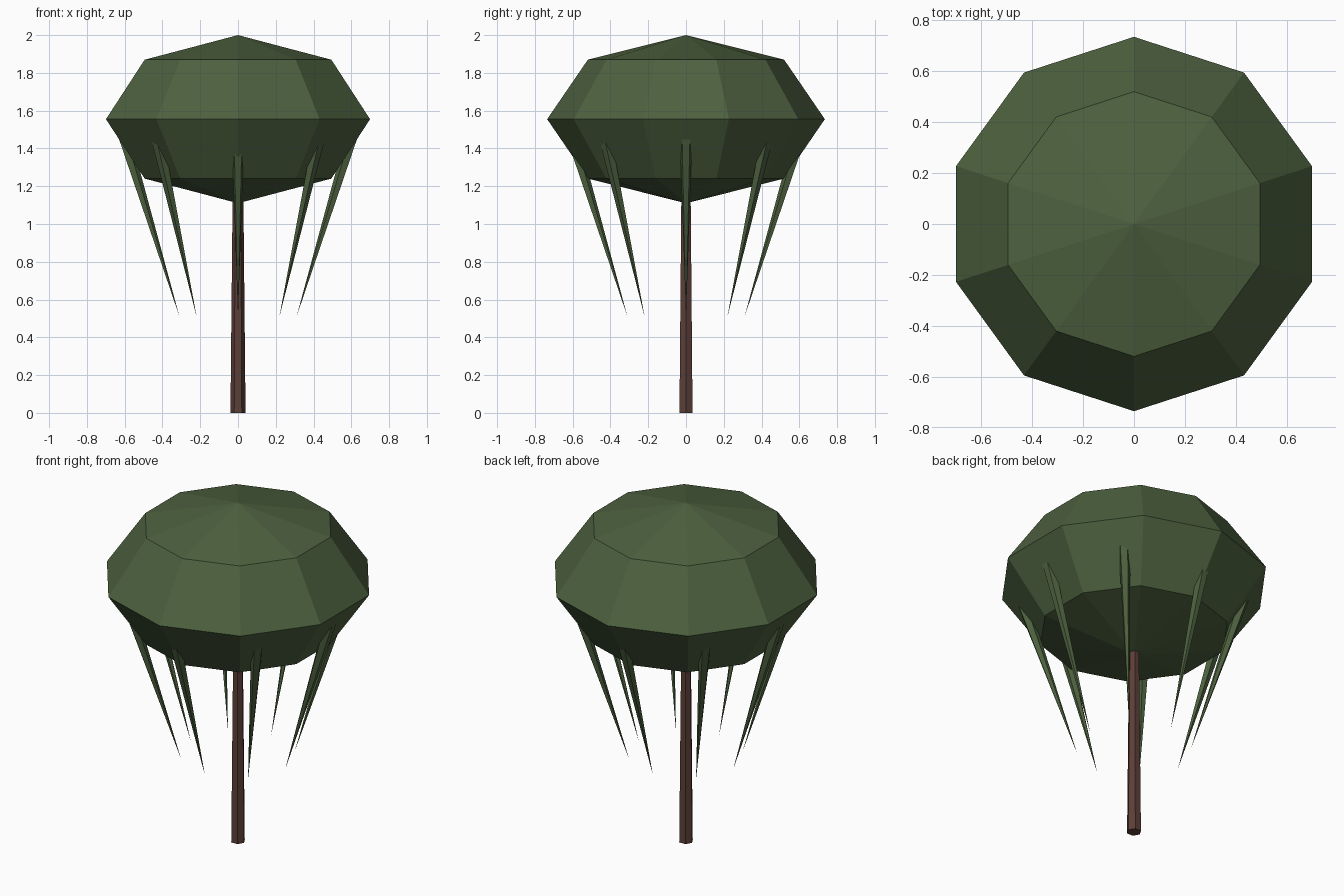
import bpy
from math import pi, cos, sin
from mathutils import Matrix

if "Cube" in bpy.data.objects:
    bpy.data.objects.remove(bpy.data.objects["Cube"])


def material(name, rgb):
    m = bpy.data.materials.new(name)
    m.diffuse_color = (*rgb, 1)
    m.use_nodes = True
    m.node_tree.nodes["Principled BSDF"].inputs["Base Color"].default_value = m.diffuse_color
    return m


def finish(name, mat):
    ob = bpy.context.object
    ob.name = name
    ob.data.materials.append(mat)
    return ob


green = material("foliage_green", (0.075, 0.12, 0.05))
brown = material("bark_brown", (0.11, 0.05, 0.04))

# Tapered six-sided trunk
bpy.ops.mesh.primitive_cone_add(vertices=6, radius1=0.04, radius2=0.028, depth=1.2,
                                location=(0, 0, 0.6), rotation=(0, 0, pi / 2))
finish("trunk", brown)

# Flattened low-poly crown
bpy.ops.mesh.primitive_uv_sphere_add(segments=10, ring_count=4, radius=1, location=(0, 0, 1.555))
crown = finish("crown", green)
crown.scale = (0.735, 0.735, 0.445)

# Ring of hanging fronds: thin cones, tip down, leaning outwards into the crown
LENGTH, TILT, TIP_R, TIP_Z = 1.0, 0.3, 0.31, 0.51
for i in range(8):
    bpy.ops.mesh.primitive_cone_add(vertices=5, radius1=0.035, radius2=0, depth=LENGTH)
    frond = finish(f"hanging_frond_{i + 1}", green)
    frond.matrix_world = (Matrix.Rotation(i * pi / 4, 4, 'Z')
                          @ Matrix.Translation((TIP_R, 0, TIP_Z))
                          @ Matrix.Rotation(TILT, 4, 'Y')
                          @ Matrix.Translation((0, 0, LENGTH / 2))
                          @ Matrix.Rotation(pi, 4, 'X')
                          @ Matrix.Rotation(pi / 2, 4, 'Z'))
